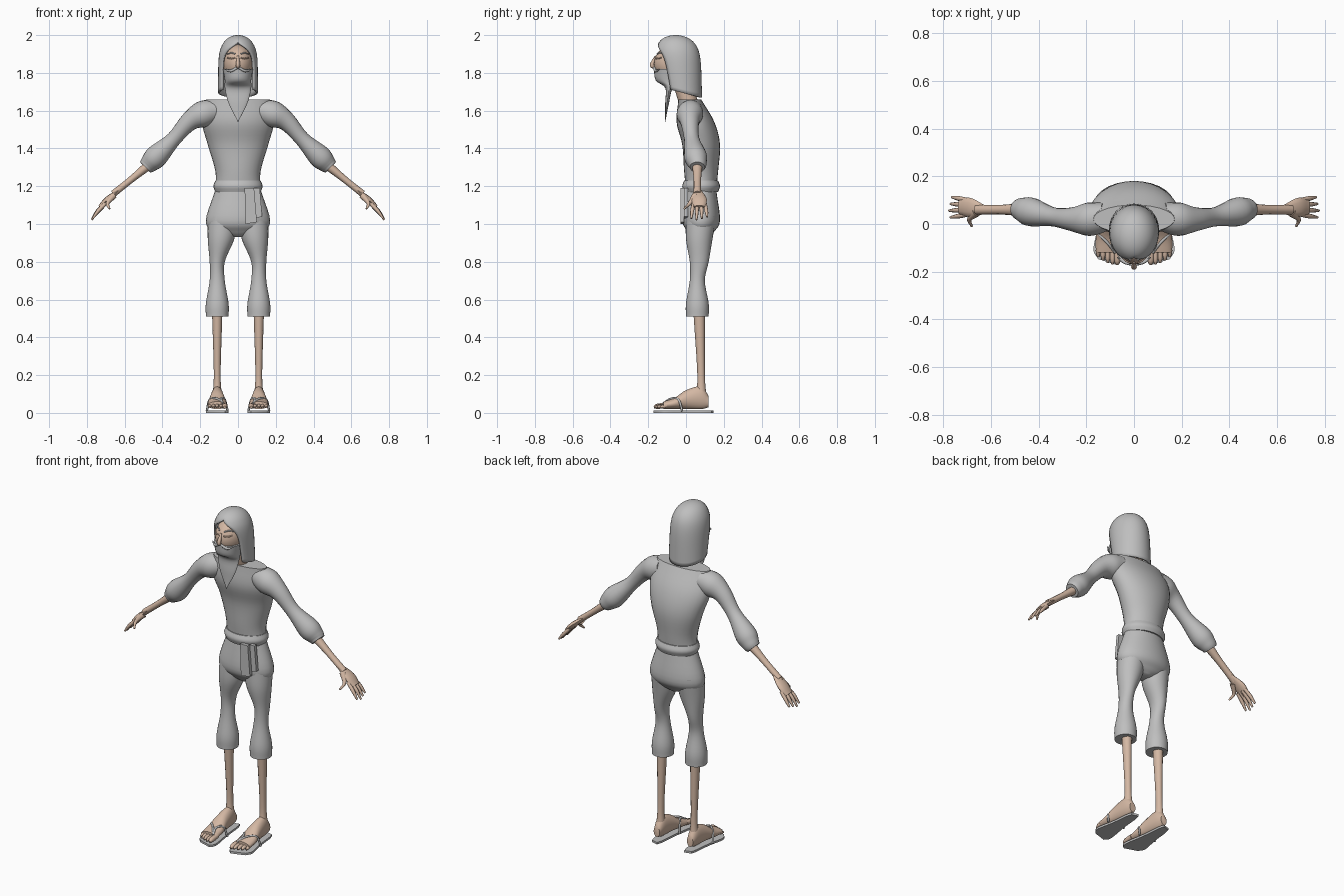
import bpy, bmesh
from math import sin, cos, pi, radians, sqrt
from mathutils import Vector

if "Cube" in bpy.data.objects:
    bpy.data.objects.remove(bpy.data.objects["Cube"])

X, Y, Z = Vector((1, 0, 0)), Vector((0, 1, 0)), Vector((0, 0, 1))


def material(name, red, green, blue):
    mat = bpy.data.materials.new(name)
    mat.use_nodes = True
    colour = (red, green, blue, 1)
    mat.diffuse_color = colour
    mat.node_tree.nodes["Principled BSDF"].inputs["Base Color"].default_value = colour
    return mat


CLOTH = material("grey cloth", .52, .52, .52)
SKIN = material("light skin", .66, .48, .37)


def finish(name, bm, mat, mirror=False):
    """Turn a bmesh into a smooth shaded object, optionally mirrored across x."""
    bmesh.ops.recalc_face_normals(bm, faces=bm.faces)
    mesh = bpy.data.meshes.new(name)
    bm.to_mesh(mesh)
    bm.free()
    mesh.materials.append(mat)
    part = bpy.data.objects.new(name, mesh)
    bpy.context.collection.objects.link(part)
    bpy.ops.object.select_all(action="DESELECT")
    part.select_set(True)
    bpy.context.view_layer.objects.active = part
    bpy.ops.object.shade_smooth_by_angle(angle=radians(50))
    if mirror:
        part.modifiers.new("mirror", "MIRROR").use_mirror_merge = False
    return part


def smooth_path(rows, steps=5):
    """Catmull-Rom interpolation through rows of numbers."""
    rows = [Vector(row) for row in rows]
    padded = [rows[0] * 2 - rows[1]] + rows + [rows[-1] * 2 - rows[-2]]
    path = []
    for before, start, end, after in zip(padded, padded[1:], padded[2:], padded[3:]):
        for step in range(steps):
            t = step / steps
            slope_in, slope_out = (end - before) / 2, (after - start) / 2
            path.append(start.lerp(end, t * t * (3 - 2 * t))
                        + slope_in * t * (1 - t) ** 2 - slope_out * t * t * (1 - t))
    return path + [rows[-1]]


def loft(name, rows, mat, wide=X, axis=None, sides=20, mirror=False):
    """Skin ellipses; each row is x, y, z, radius along wide, other radius."""
    rows = smooth_path(rows)
    centres = [row.to_tuple()[:3] for row in rows]
    centres = [Vector(centre) for centre in centres]
    bm, rings = bmesh.new(), []
    last = len(rows) - 1
    for i, centre in enumerate(centres):
        along = axis or (centres[min(i + 1, last)] - centres[max(i - 1, 0)]).normalized()
        across = (wide - along * wide.dot(along)).normalized()
        other = along.cross(across)
        across, other = across * max(rows[i][3], .001), other * max(rows[i][4], .001)
        angles = [2 * pi * k / sides for k in range(sides)]
        rings.append([bm.verts.new(centre + across * cos(a) + other * sin(a)) for a in angles])
    for lower, upper in zip(rings, rings[1:]):
        for k in range(sides):
            bm.faces.new((lower[k - 1], lower[k], upper[k], upper[k - 1]))
    bm.faces.new(rings[0])
    bm.faces.new(rings[-1])
    return finish(name, bm, mat, mirror)


def column(name, rows, mat, mirror=False):
    """Upright loft; each row is z, y, x radius, y radius and, off centre, x."""
    rows = [(sum(x), y, z, rx, ry) for z, y, rx, ry, *x in rows]
    return loft(name, rows, mat, axis=Z, sides=28, mirror=mirror)


def tube(name, rows, mat, flat=1, wide=Y, sides=12, mirror=True):
    """Limb along a path; each row is x, y, z, radius."""
    rows = [(x, y, z, radius, radius * flat) for x, y, z, radius in rows]
    return loft(name, rows, mat, wide=wide, sides=sides, mirror=mirror)


def slab(name, outline, depth, mat, mirror=False):
    """Extrude a flat outline by a depth vector."""
    bm = bmesh.new()
    face = bm.faces.new([bm.verts.new(point) for point in outline])
    extruded = bmesh.ops.extrude_face_region(bm, geom=[face])["geom"]
    moved = [item for item in extruded if isinstance(item, bmesh.types.BMVert)]
    bmesh.ops.translate(bm, vec=depth, verts=moved)
    return finish(name, bm, mat, mirror)


def ball(name, centre, radii, mat):
    bm = bmesh.new()
    bmesh.ops.create_uvsphere(bm, u_segments=24, v_segments=16, radius=1)
    for vert in bm.verts:
        vert.co = centre + vert.co * radii
    return finish(name, bm, mat)


# Tunic, trousers and sash
column("tunic", [(1.18, .08, .12, .08), (1.28, .08, .12, .09), (1.42, .08, .16, .1),
                 (1.54, .05, .19, .1), (1.66, .02, .17, .06)], CLOTH)
column("trouser_hips", [(1.18, .08, .12, .08), (1.02, .08, .17, .1), (.96, .08, .13, .07),
                        (.93, .08, .03, .04)], CLOTH)
column("trouser_legs", [(1.04, .08, .08, .08, .08), (.92, .07, .07, .07, .09), (.8, .07, .04, .05, .11),
                        (.7, .06, .04, .04, .11), (.58, .06, .06, .06, .11), (.51, .06, .06, .06, .11)],
       CLOTH, mirror=True)
column("sash", [(1.17, .08, .12, .09), (1.2, .08, .13, .1), (1.23, .08, .12, .09)], CLOTH)

# Hanging sash ends, wider at the foot
for name, x, y, width, foot in (("front", .06, -.03, .05, 1), ("side", .1, -.01, .03, 1.03)):
    top, low = width / 2, width * .6
    slab(f"sash_{name}_end", [(x - top, y, 1.19), (x + top, y, 1.19), (x + low + .01, y, foot + .01),
                              (x - low + .01, y, foot)], Y * .02, CLOTH)

# Sleeves, forearms and hands
tube("sleeves", [(.12, .03, 1.6, .06), (.19, .02, 1.58, .07), (.26, .02, 1.54, .05), (.34, .03, 1.45, .04),
                 (.43, .05, 1.36, .06), (.47, .06, 1.32, .05), (.49, .06, 1.3, .04)], CLOTH, sides=20)
tube("forearms", [(.45, .06, 1.33, .03), (.56, .06, 1.24, .02), (.66, .06, 1.16, .02)], SKIN, flat=.9)
tube("palms", [(.63, .06, 1.18, .02), (.69, .07, 1.13, .04), (.73, .07, 1.09, .03)], SKIN, flat=.4)
for i, finger in enumerate(("index", "middle", "ring", "little")):
    offset = i - 1.5
    y, reach = .07 + offset * .02, .065 - abs(i - 1) * .006
    tube(finger + "_fingers", [(.7, y, 1.11, .01), (.71 + reach / 2, y + offset * .005, 1.07, .01),
                               (.71 + reach, y + offset * .008, 1.1 - reach * 1.2, .005)],
         SKIN, sides=8)
tube("thumbs", [(.66, .05, 1.15, .02), (.69, .02, 1.11, .01), (.68, -.01, 1.08, .005)], SKIN, wide=X, sides=8)

# Shins, feet and toes
tube("shins", [(.11, .07, .52, .03), (.11, .08, .2, .02), (.11, .08, .08, .03)], SKIN, flat=.9)
loft("feet", [(.11, .12, .06, .02, .03), (.11, .08, .08, .03, .06), (.11, 0, .07, .04, .05),
              (.11, -.06, .05, .05, .03), (.11, -.12, .04, .05, .02)], SKIN, axis=Y, mirror=True)
for i, toe in enumerate(("big", "second", "third", "fourth", "little")):
    x, tip = .07 + i * .02, i * i * .002 - .17
    radius = .01 if i else .014
    tube(toe + "_toes", [(x, -.1, .04, radius), (x, tip + .02, .035, radius), (x, tip, .03, radius / 2)],
         SKIN, wide=X, sides=8)

# Sandal soles, longer on the inner side, and straps
halves = smooth_path([(.14, .02), (.1, .03), (0, .04), (-.12, .06), (-.16, .04)])
edge = [(half, y) for y, half in halves] + [(-half, y) for y, half in reversed(halves)]
slab("sandal_soles", [(.11 + x, y * (1 - 2 * x), 0) for x, y in edge], Z * .012, CLOTH, mirror=True)
for name, side in (("inner", -1), ("outer", 1)):
    strap = [(.11 + side * .055, -.02, .01), (.11 + side * .04, -.04, .07),
             (.1 + side * .01, -.08, .075), (.08, -.12, .05)]
    tube(name + "_sandal_straps", [(*point, .006) for point in strap], CLOTH, sides=8)

# Head, neck and face
HEAD, HEAD_SIZE = Vector((0, -.055, 1.85)), Vector((.08, .115, .1))
ball("head", HEAD, HEAD_SIZE, SKIN)
tube("neck", [(0, .02, 1.62, .05), (0, -.04, 1.82, .05)], SKIN, wide=X, mirror=False)
tube("nose", [(0, -.16, 1.89, .005), (0, -.18, 1.84, .012), (0, -.16, 1.83, .005)], SKIN, wide=X, mirror=False)
column("beard", [(1.82, -.09, .08, .08), (1.76, -.09, .07, .07), (1.72, -.09, .07, .02),
                 (1.64, -.1, .05, .01), (1.54, -.11, 0, 0)], CLOTH)
tube("moustache", [(0, -.17, 1.83, .007), (.04, -.16, 1.81, .007), (.07, -.14, 1.82, .002)], CLOTH, sides=8)


def face_point(x, z):
    """Point on the front of the head."""
    depth = sqrt(1 - (x / HEAD_SIZE.x) ** 2 - ((z - HEAD.z) / HEAD_SIZE.z) ** 2)
    return x, HEAD.y - HEAD_SIZE.y * depth, z


for name, z, arch, mat in (("eyebrows", 1.9, .006, CLOTH), ("closed_eyelids", 1.88, -.004, SKIN)):
    line = [face_point(.015, z), face_point(.035, z + arch), face_point(.055, z)]
    tube(name, [(*point, .004) for point in line], mat, sides=8)

# Hood: open at the face, closed over the crown, drooping towards the front
bm, grid = bmesh.new(), []
levels, columns = 24, 28
for level in range(levels + 1):
    u = sin(pi / 2 * level / levels)
    radius = .105 * sqrt(max(0, 1 - u ** 6))
    opening = min(pi, 2.2 + 2 * u ** 6)
    row = []
    for k in range(columns + 1):
        angle = opening * (2 * k / columns - 1)
        y = radius * (1 + u / 4) * cos(angle) - .02 - .035 * u
        droop = max(0, 1 - 1.2 * u) * (.08 - y) / 4
        row.append(bm.verts.new((-radius * sin(angle), y, 1.67 + .33 * u + droop)))
    grid.append(row)
for lower, upper in zip(grid, grid[1:]):
    for k in range(columns):
        bm.faces.new((lower[k], lower[k + 1], upper[k + 1], upper[k]))
bmesh.ops.remove_doubles(bm, verts=bm.verts, dist=.0003)
shell = finish("hood", bm, CLOTH).modifiers.new("thickness", "SOLIDIFY")
shell.thickness, shell.offset = .01, -1
